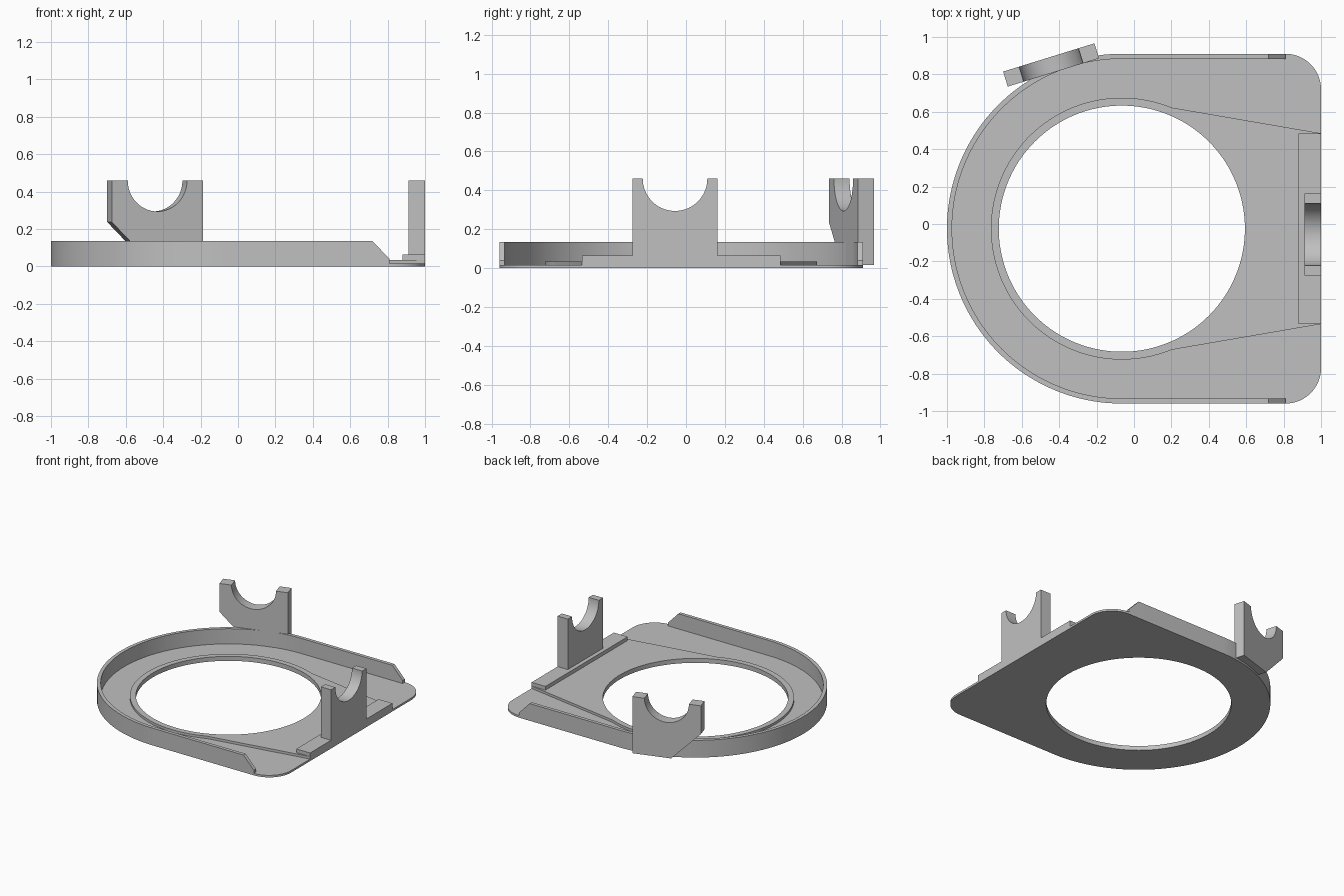
import bpy, bmesh
from math import cos, sin, radians, pi
from mathutils import Matrix

cube = bpy.data.objects.get("Cube")
if cube:
    bpy.data.objects.remove(cube)

grey = bpy.data.materials.new("light grey")
grey.use_nodes = True
grey.diffuse_color = (0.527, 0.527, 0.527, 1)
grey.node_tree.nodes["Principled BSDF"].inputs["Base Color"].default_value = grey.diffuse_color

CX, CY, R = -0.065, -0.025, 0.935      # ring centre and outer radius
WALL = 0.027
FLOOR, LEDGE, TAB, RIM, TOP = 0.016, 0.035, 0.064, 0.135, 0.46


def arc(cx, cy, r, start, end, n):
    steps = [radians(start + (end - start) * i / n) for i in range(n + 1)]
    return [(cx + r * cos(a), cy + r * sin(a)) for a in steps]


def finish(name, bm, matrix=Matrix()):
    bmesh.ops.recalc_face_normals(bm, faces=bm.faces)
    mesh = bpy.data.meshes.new(name)
    bm.to_mesh(mesh)
    bm.free()
    mesh.transform(matrix)
    mesh.materials.append(grey)
    ob = bpy.data.objects.new(name, mesh)
    bpy.context.collection.objects.link(ob)
    return ob


def prism(name, outline, low, high, matrix=Matrix()):
    bm = bmesh.new()
    face = bm.faces.new([bm.verts.new((x, y, low)) for x, y in outline])
    grown = bmesh.ops.extrude_face_region(bm, geom=[face])["geom"]
    verts = [v for v in grown if isinstance(v, bmesh.types.BMVert)]
    bmesh.ops.translate(bm, vec=(0, 0, high - low), verts=verts)
    return finish(name, bm, matrix)


def activate(ob):
    bpy.ops.object.select_all(action='DESELECT')
    ob.select_set(True)
    bpy.context.view_layer.objects.active = ob


def smooth(ob):
    activate(ob)
    bpy.ops.object.shade_smooth_by_angle(angle=radians(25))


# Floor plate: half round on one end, rounded corners on the other
corner = 0.19
outline = arc(CX, CY, R, 90, 270, 96)
outline += arc(1 - corner, CY - R + corner, corner, 270, 360, 16)
outline += arc(1 - corner, CY + R - corner, corner, 0, 90, 16)
plate = prism("floor_plate", outline, 0, FLOOR)

# Raised ledge around the opening, widening towards the tab
ledge_outline = arc(CX, CY, 0.70, 67.7, 292.3, 96) + [(1, CY - 0.51), (1, CY + 0.51)]
ledge = prism("raised_ledge", ledge_outline, FLOOR, LEDGE)

# Round opening through plate and ledge
cutter = prism("opening_cutter", arc(CX, CY, 0.658, 0, 357.5, 143), -0.1, 0.2)
cutter.hide_render = True
for ob in (plate, ledge):
    mod = ob.modifiers.new("opening", 'BOOLEAN')
    mod.operation, mod.solver, mod.object = 'DIFFERENCE', 'EXACT', cutter
    activate(ob)
    bpy.ops.object.modifier_apply(modifier=mod.name)
bpy.data.objects.remove(cutter)


# Rim wall with sloped ends
def rim_path(r):
    ends = (0.81, 0.72)
    return ([(x, CY + r) for x in ends] + arc(CX, CY, r, 90, 270, 96)
            + [(x, CY - r) for x in reversed(ends)])


bm = bmesh.new()
sections = []
outer, inner = rim_path(R), rim_path(R - WALL)
for i, (o, n) in enumerate(zip(outer, inner)):
    z = 0.04 if i in (0, len(outer) - 1) else RIM
    sections.append([bm.verts.new(p) for p in
                     ((*o, FLOOR), (*o, z), (*n, z), (*n, FLOOR))])
for a, b in zip(sections, sections[1:]):
    for k in range(4):
        m = (k + 1) % 4
        bm.faces.new((a[k], a[m], b[m], b[k]))
bm.faces.new(sections[0])
bm.faces.new(sections[-1])
rim = finish("rim_wall", bm)

# Tab on the straight end
prism("end_tab", [(0.88, CY - 0.51), (1, CY - 0.51), (1, CY + 0.51), (0.88, CY + 0.51)],
      LEDGE, TAB)


# Cradles: upright plates with a half-round notch
def cradle(name, left, right, bottom, chamfer, thick, matrix):
    mid = (left + right) / 2
    if chamfer:
        profile = [(left, bottom + chamfer), (left + chamfer, bottom)]
    else:
        profile = [(left, bottom)]
    profile += [(right, bottom), (right, TOP)]
    profile += arc(mid, TOP, 0.166, 0, -180, 40) + [(left, TOP)]
    return prism(name, profile, 0, thick, matrix)


upright = Matrix.Rotation(pi / 2, 4, 'X')
end_cradle = cradle("end_cradle", -0.275, 0.162, TAB, 0, 0.088,
                    Matrix.Translation((0.912, 0, 0)) @ Matrix.Rotation(pi / 2, 4, 'Z') @ upright)
back_cradle = cradle("back_cradle", -0.358, 0.153, FLOOR, 0.222, 0.084,
                     Matrix.Translation((CX, CY, 0)) @ Matrix.Rotation(radians(17.2), 4, 'Z')
                     @ Matrix.Translation((0, 0.99, 0)) @ upright)

for ob in (plate, ledge, rim, end_cradle, back_cradle):
    smooth(ob)
